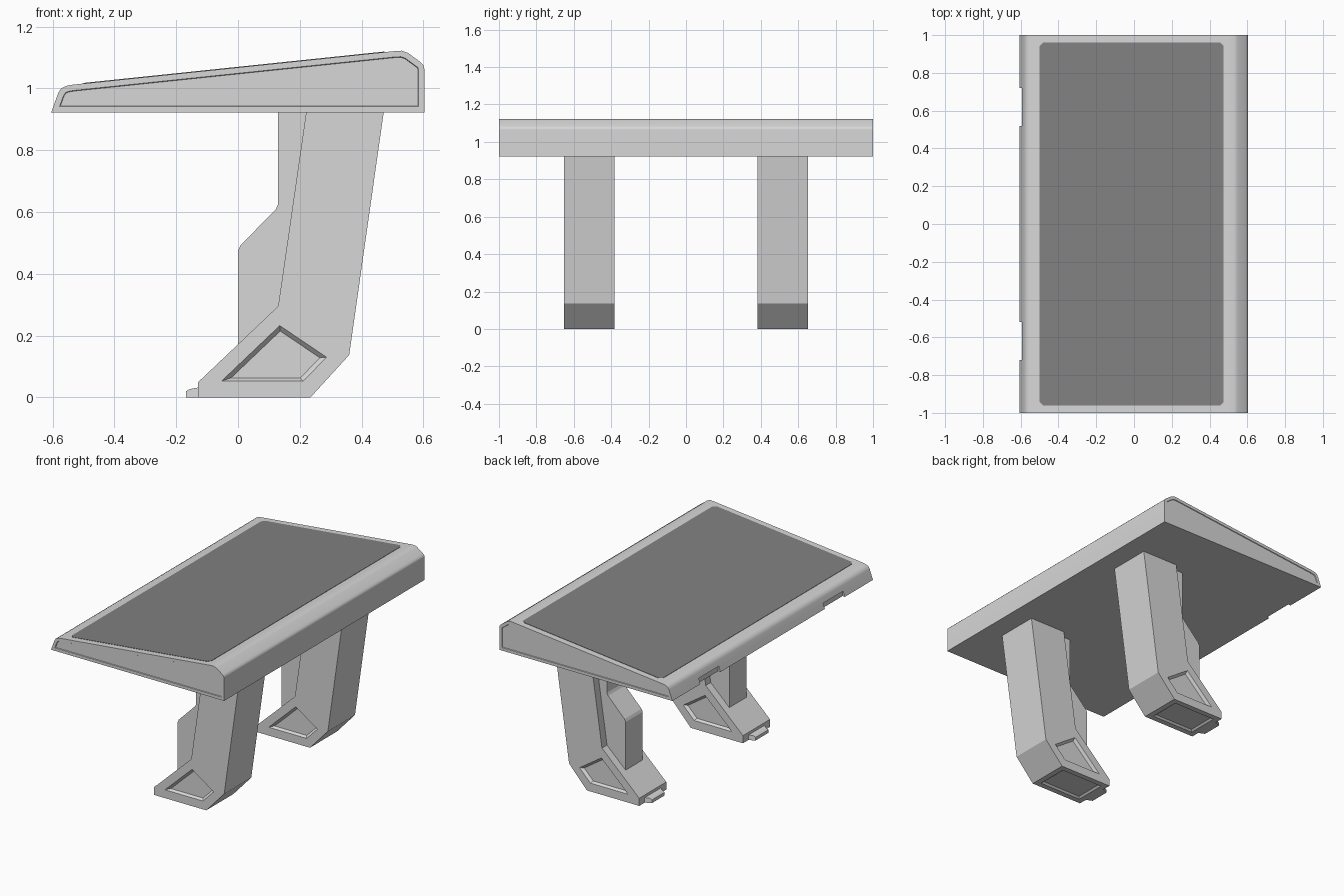
import bpy, bmesh
from mathutils import Vector

if "Cube" in bpy.data.objects:
    bpy.data.objects.remove(bpy.data.objects["Cube"])


def material(name, value):
    m = bpy.data.materials.new(name)
    m.use_nodes = True
    colour = (value, value, value, 1)
    m.diffuse_color = colour
    m.node_tree.nodes["Principled BSDF"].inputs["Base Color"].default_value = colour
    return m


light = material("light grey", 0.68)
dark = material("dark grey", 0.22)


def finish(name, bm, mat):
    bmesh.ops.recalc_face_normals(bm, faces=bm.faces)
    mesh = bpy.data.meshes.new(name)
    bm.to_mesh(mesh)
    bm.free()
    ob = bpy.data.objects.new(name, mesh)
    bpy.context.collection.objects.link(ob)
    mesh.materials.append(mat)
    return ob


def prism(pts, y0, y1, end_scale=1.0):
    """Extrude an x-z outline along y, optionally tapering towards y1."""
    bm = bmesh.new()
    cx = sum(p[0] for p in pts) / len(pts)
    cz = sum(p[1] for p in pts) / len(pts)
    a = [bm.verts.new((x, y0, z)) for x, z in pts]
    b = [bm.verts.new((cx + (x - cx) * end_scale, y1, cz + (z - cz) * end_scale))
         for x, z in pts]
    bm.faces.new(a)
    bm.faces.new(b[::-1])
    for i in range(len(pts)):
        j = (i + 1) % len(pts)
        bm.faces.new((a[i], b[i], b[j], a[j]))
    bmesh.ops.recalc_face_normals(bm, faces=bm.faces)
    return bm


def recess(bm, normal, border, depth, slope):
    """Sink a panel into every face that looks along the normal."""
    faces = [f for f in bm.faces if f.normal.dot(Vector(normal)) > 0.99]
    bmesh.ops.inset_individual(bm, faces=faces, thickness=border, use_even_offset=True)
    bmesh.ops.inset_individual(bm, faces=faces, thickness=slope, depth=-depth,
                               use_even_offset=True)


def cut(ob, bm):
    cutter = finish("cutter", bm, light)
    cutter.hide_render = True
    mod = ob.modifiers.new("cut", "BOOLEAN")
    mod.operation = "DIFFERENCE"
    mod.solver = "EXACT"
    mod.object = cutter
    bpy.context.view_layer.objects.active = ob
    bpy.ops.object.modifier_apply(modifier=mod.name)
    bpy.data.objects.remove(cutter)


# Wedge-shaped top with sunken end panels
wedge = [(-.605, .922), (-.582, .985), (-.572, 1.0), (-.557, 1.008), (-.535, 1.012),
         (.50, 1.12), (.53, 1.122), (.55, 1.115), (.591, 1.085), (.6, 1.076),
         (.603, 1.065), (.603, .922)]
bm = prism(wedge, -1, 1)
for d in (-1, 1):
    recess(bm, (0, d, 0), .019, .004, .002)
top = finish("table_top", bm, light)

# Two shallow notches in the low edge
notch = [(-.65, .90), (-.588, .90), (-.588, .955), (-.65, .955)]
for side in (-1, 1):
    cut(top, prism(notch, side * .52, side * .72))

# Dark mat with clipped corners, lying on the slope
x0, x1, w, c = -.5, .475, .96, .018
outline = [(x0 + c, -w), (x1 - c, -w), (x1, c - w), (x1, w - c),
           (x1 - c, w), (x0 + c, w), (x0, w - c), (x0, c - w)]
bm = bmesh.new()
face = bm.faces.new([bm.verts.new((x, y, 1.011 + (x + .535) * .1043)) for x, y in outline])
ext = bmesh.ops.extrude_face_region(bm, geom=[face])
bmesh.ops.translate(bm, vec=(0, 0, .003),
                    verts=[v for v in ext["geom"] if isinstance(v, bmesh.types.BMVert)])
finish("top_mat", bm, dark)

# Legs, each with foot, strut and toe
leg_outline = [(-.13, 0), (.235, 0), (.36, .137), (.472, .925), (.221, .925),
               (.13, .295), (-.13, .048)]
foot_panel = [(-.055, .052), (.135, .233), (.288, .13), (.212, .052)]
strut_outline = [(0, .13), (0, .475), (.008, .492), (.122, .608), (.13, .625),
                 (.13, .925), (.24, .925), (.16, .29)]
toe_outline = [(-.168, 0), (-.168, .02), (-.155, .027), (-.12, .033), (-.12, 0)]
half = .135
for side, label in ((-1, "front"), (1, "back")):
    y = side * .517
    bm = prism(leg_outline, y - half, y + half)
    recess(bm, (0, 0, -1), .035, .01, .012)
    leg = finish(label + "_leg", bm, light)
    for d in (-1, 1):
        cut(leg, prism(foot_panel, y + d * (half + .001), y + d * (half - .016), .84))
    finish(label + "_strut", prism(strut_outline, y - .085, y + .085), light)

    # Toe narrows towards its tip
    bm = prism(toe_outline, y - .085, y + .085)
    for v in bm.verts:
        if v.co.x < -.14:
            v.co.y = y + (v.co.y - y) * .75
    finish(label + "_toe", bm, light)

# Soft shading on the rounded edges of the top, with the large faces kept flat
bpy.ops.object.select_all(action="DESELECT")
top.select_set(True)
bpy.context.view_layer.objects.active = top
bpy.ops.object.shade_smooth_by_angle(angle=0.6)
weighted = top.modifiers.new("weighted_normals", "WEIGHTED_NORMAL")
weighted.keep_sharp = True
